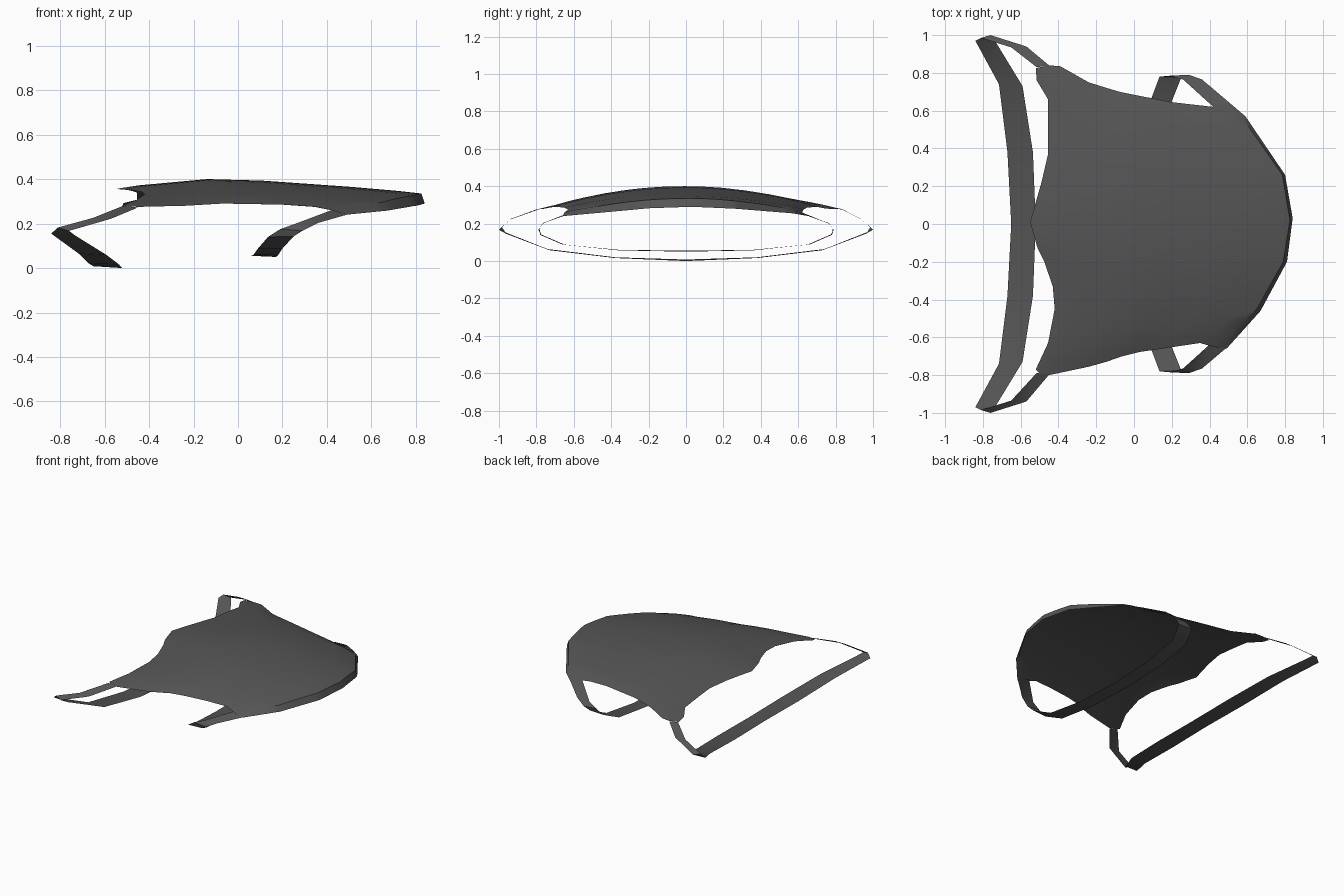
import bpy
import bmesh

if "Cube" in bpy.data.objects:
    bpy.data.objects.remove(bpy.data.objects["Cube"])

mat = bpy.data.materials.new("dark_grey")
mat.diffuse_color = (0.09, 0.09, 0.09, 1)
mat.use_nodes = True
mat.node_tree.nodes["Principled BSDF"].inputs["Base Color"].default_value = mat.diffuse_color


def interp(pts, t):
    """Piecewise linear lookup: pts are (t, a, b, ...)."""
    for p, q in zip(pts, pts[1:]):
        if t <= q[0]:
            f = (t - p[0]) / (q[0] - p[0])
            return [a + (b - a) * f for a, b in zip(p[1:], q[1:])]
    return list(pts[-1][1:])


def sheet(name, rows):
    """Build a thin sheet from rows of points."""
    bm = bmesh.new()
    grid = [[bm.verts.new(p) for p in row] for row in rows]
    for r, s in zip(grid, grid[1:]):
        for i in range(len(r) - 1):
            bm.faces.new((r[i], s[i], s[i + 1], r[i + 1]))
    bmesh.ops.recalc_face_normals(bm, faces=bm.faces)
    if sum(f.normal.z * f.calc_area() for f in bm.faces) < 0 and "panel" in name:
        bmesh.ops.reverse_faces(bm, faces=bm.faces)
    me = bpy.data.meshes.new(name)
    bm.to_mesh(me)
    bm.free()
    ob = bpy.data.objects.new(name, me)
    bpy.context.collection.objects.link(ob)
    me.materials.append(mat)
    bpy.ops.object.select_all(action='DESELECT')
    ob.select_set(True)
    bpy.context.view_layer.objects.active = ob
    bpy.ops.object.shade_smooth_by_angle(angle=0.6)
    return ob


# Domed panel: four edge curves blended into a patch, arched across y
rear = [(-1, -.52, -.77), (-.8, -.455, -.63), (-.57, -.42, -.45), (-.42, -.43, -.33),
        (-.26, -.475, -.2), (-.16, -.51, -.13), (0, -.55, .01), (.26, -.49, .22),
        (.45, -.455, .37), (.8, -.455, .66), (.92, -.515, .76), (1, -.52, .825)]
front = [(-1, .42, -.65), (-.9, .50, -.59), (-.72, .65, -.45), (-.33, .79, -.2),
         (0, .825, .02), (.42, .785, .26), (.88, .575, .56), (1, .42, .62)]
side_n = [(0, -.52, -.77), (.03, -.5, -.79), (.08, -.45, -.8), (.35, -.19, -.745),
          (.53, -.02, -.685), (.92, .35, -.63), (1, .42, -.65)]
side_p = [(0, -.52, .825), (.08, -.45, .84), (.14, -.39, .835), (.3, -.24, .75),
          (.47, -.08, .70), (.77, .2, .645), (1, .42, .62)]
heights = [(0, .28, .355), (.08, .275, .372), (.3, .28, .40), (.48, .29, .393),
           (.77, .285, .365), (.92, .275, .347), (1, .26, .335)]
# Lower lip running around the front of the panel
lip = [(-1, .49, -.66, .24), (-.72, .67, -.46, .258), (-.33, .81, -.2, .282),
       (0, .84, .03, .29), (.42, .80, .26, .28), (.88, .59, .57, .255), (1, .49, .655, .24)]

us = [0, .03, .08, .14, .22, .3, .4, .48, .58, .68, .77, .86, .92, 1]
vs = sorted({p[0] for p in rear + front} | {-.1, .13, .6, .7})
r0, r1 = rear[0][1:], rear[-1][1:]
f0, f1 = front[0][1:], front[-1][1:]
rows = []
for u in us:
    low, high = interp(heights, u)
    n, p = interp(side_n, u), interp(side_p, u)
    row = []
    for v in vs:
        w = (v + 1) / 2
        R, F = interp(rear, v), interp(front, v)
        xy = [R[k] * (1 - u) + F[k] * u + n[k] * (1 - w) + p[k] * w
              - ((r0[k] * (1 - u) + f0[k] * u) * (1 - w) + (r1[k] * (1 - u) + f1[k] * u) * w)
              for k in (0, 1)]
        row.append((*xy, low + (high - low) * (1 - v * v)))
    rows.append(row)
rows.append([interp(lip, v) for v in vs])
sheet("domed_panel", rows)


# Straps: half bands given as edge pairs, mirrored across y
def strap(name, pairs, end_scale):
    left = [[(x, -y * (end_scale if i == 0 else 1), z) for x, y, z in pr]
            for i, pr in enumerate(pairs)]
    sheet(name, left + pairs[-2::-1])


strap("rear_strap", [
    [(-.515, .83, .28), (-.45, .84, .272)],
    [(-.65, .935, .226), (-.57, .94, .222)],
    [(-.81, .985, .182), (-.76, 1.0, .167)],
    [(-.84, .97, .155), (-.73, .96, .145)],
    [(-.715, .74, .064), (-.59, .73, .058)],
    [(-.67, .38, .02), (-.535, .38, .016)],
    [(-.65, 0, .008), (-.52, 0, 0)]], .95)

strap("front_strap", [
    [(.42, .62, .26), (.49, .655, .24)],
    [(.26, .765, .20), (.36, .765, .203)],
    [(.19, .785, .175), (.29, .79, .168)],
    [(.135, .78, .14), (.25, .775, .142)],
    [(.09, .66, .088), (.2, .65, .088)],
    [(.07, .36, .06), (.18, .36, .057)],
    [(.06, 0, .055), (.17, 0, .05)]], 1.0)
